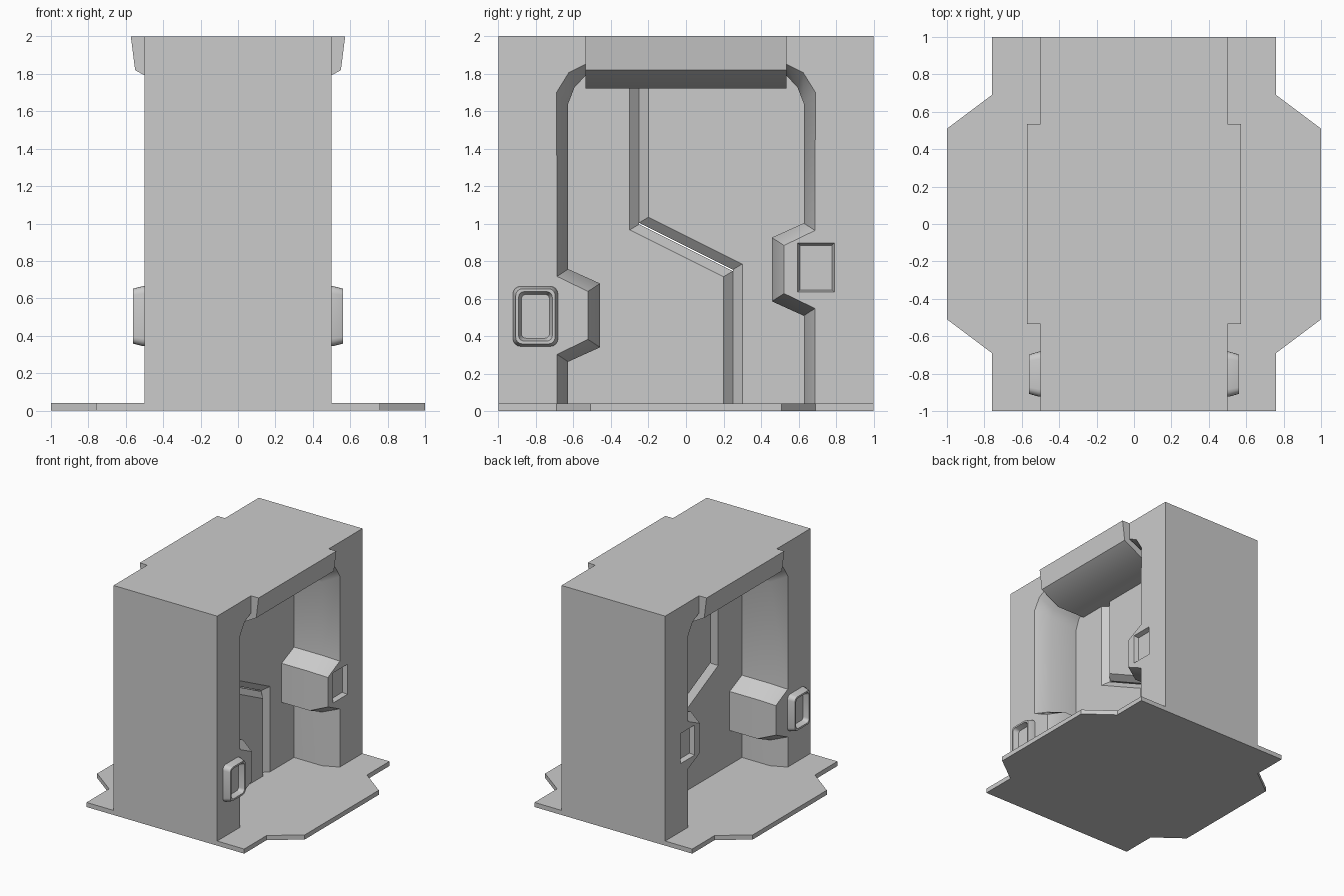
import bpy, bmesh, math

if "Cube" in bpy.data.objects:
    bpy.data.objects.remove(bpy.data.objects["Cube"])


def loft(name, layers):
    """Join equal-length loops of 3D points in order and cap both ends."""
    bm = bmesh.new()
    rings = [[bm.verts.new(p) for p in layer] for layer in layers]
    n = len(rings[0])
    for a, b in zip(rings, rings[1:]):
        for i in range(n):
            j = (i + 1) % n
            bm.faces.new((a[i], a[j], b[j], b[i]))
    bm.faces.new(rings[0][::-1])
    bm.faces.new(rings[-1])
    bmesh.ops.recalc_face_normals(bm, faces=bm.faces)
    mesh = bpy.data.meshes.new(name)
    bm.to_mesh(mesh)
    bm.free()
    obj = bpy.data.objects.new(name, mesh)
    bpy.context.collection.objects.link(obj)
    return obj


def at_x(x, pts):
    return [(x, y, z) for y, z in pts]


def select(obj):
    bpy.ops.object.select_all(action='DESELECT')
    obj.select_set(True)
    bpy.context.view_layer.objects.active = obj


def smooth(obj):
    select(obj)
    bpy.ops.object.shade_smooth_by_angle(angle=math.radians(30))


def rounded_rect(cy, cz, hy, hz, r, seg=4):
    pts = []
    for k, (sy, sz) in enumerate([(1, 1), (-1, 1), (-1, -1), (1, -1)]):
        for i in range(seg + 1):
            a = math.pi / 2 * (k + i / seg)
            pts.append((cy + sy * (hy - r) + r * math.cos(a),
                        cz + sz * (hz - r) + r * math.sin(a)))
    return pts


# Floor plate with flared middle
half = [(0.76, -1), (0.76, -0.69), (1, -0.51), (1, 0.51), (0.76, 0.69), (0.76, 1)]
outline = half + [(-x, -y) for x, y in half]
loft("floor_plate", [[(x, y, z) for x, y in outline] for z in (0, 0.04)])


# Door posts: chamfered opening edge with a bulge around each control
def post_profile(s, cz, jamb, bump, h_out, h_in, corner):
    pts = [(1, 0.04), (jamb, 0.04), (jamb, cz - h_out), (bump, cz - h_in),
           (bump, cz + h_in), (jamb, cz + h_out)] + corner
    return [(s * y, z) for y, z in pts + [(0.535, 2), (1, 2)]]


posts = {}
for name, s, cz in (("post_front", -1, 0.51), ("post_back", 1, 0.755)):
    face = post_profile(s, cz, 0.688, 0.523, 0.208, 0.128,
                        [(0.69, 1.70), (0.625, 1.805), (0.535, 1.85)])
    core = post_profile(s, cz, 0.628, 0.458, 0.247, 0.17,
                        [(0.628, 1.64), (0.595, 1.725), (0.535, 1.79)])
    posts[name] = loft(name, [at_x(-0.5, face), at_x(-0.37, core),
                              at_x(0.37, core), at_x(0.5, face)])

# Square pockets sunk into both sides of the back post
for side in (-1, 1):
    cutter = loft("pocket_cutter", [
        at_x(side * x, [(0.693 + a * w, 0.765 + b * (w + 0.033))
                        for a, b in ((-1, -1), (1, -1), (1, 1), (-1, 1))])
        for x, w in ((0.46, 0.086), (0.5, 0.098), (0.52, 0.098))])
    mod = posts["post_back"].modifiers.new("pocket", 'BOOLEAN')
    mod.operation = 'DIFFERENCE'
    mod.solver = 'EXACT'
    mod.object = cutter
    select(posts["post_back"])
    bpy.ops.object.modifier_apply(modifier=mod.name)
    bpy.data.objects.remove(cutter)
for post in posts.values():
    smooth(post)

# Overhanging lintel between the posts
right = [(0.37, 1.72), (0.55, 1.82), (0.573, 2)]
section = right + [(-x, z) for x, z in reversed(right)]
smooth(loft("lintel", [[(x, y, z) for x, z in section] for y in (-0.535, 0.535)]))

# Two door leaves meeting in a stepped V groove
def leaf_profile(s, d):
    dz = s * (d * 0.6 + 0.004)
    dy = s * d
    return [(-0.25 + dy, 1.85), (-0.25 + dy, 1 + dz), (0.25 + dy, 0.75 + dz),
            (0.25 + dy, 0.04), (s * 0.7, 0.04), (s * 0.7, 1.85)]


for name, s in (("door_leaf_front", -1), ("door_leaf_back", 1)):
    loft(name, [at_x(x, leaf_profile(s, d)) for x, d in
                ((-0.1, 0.05), (-0.05, 0), (0.05, 0), (0.1, 0.05))])

# Rounded control panels on both sides of the front post
for side in (-1, 1):
    steps = [(0.49, 0.12, 0.16, 0.04), (0.51, 0.12, 0.16, 0.04),
             (0.562, 0.105, 0.147, 0.035), (0.562, 0.09, 0.132, 0.03),
             (0.515, 0.075, 0.117, 0.025)]
    smooth(loft("control_panel", [
        at_x(side * x, rounded_rect(-0.803, 0.505, hy, hz, r))
        for x, hy, hz, r in steps]))
